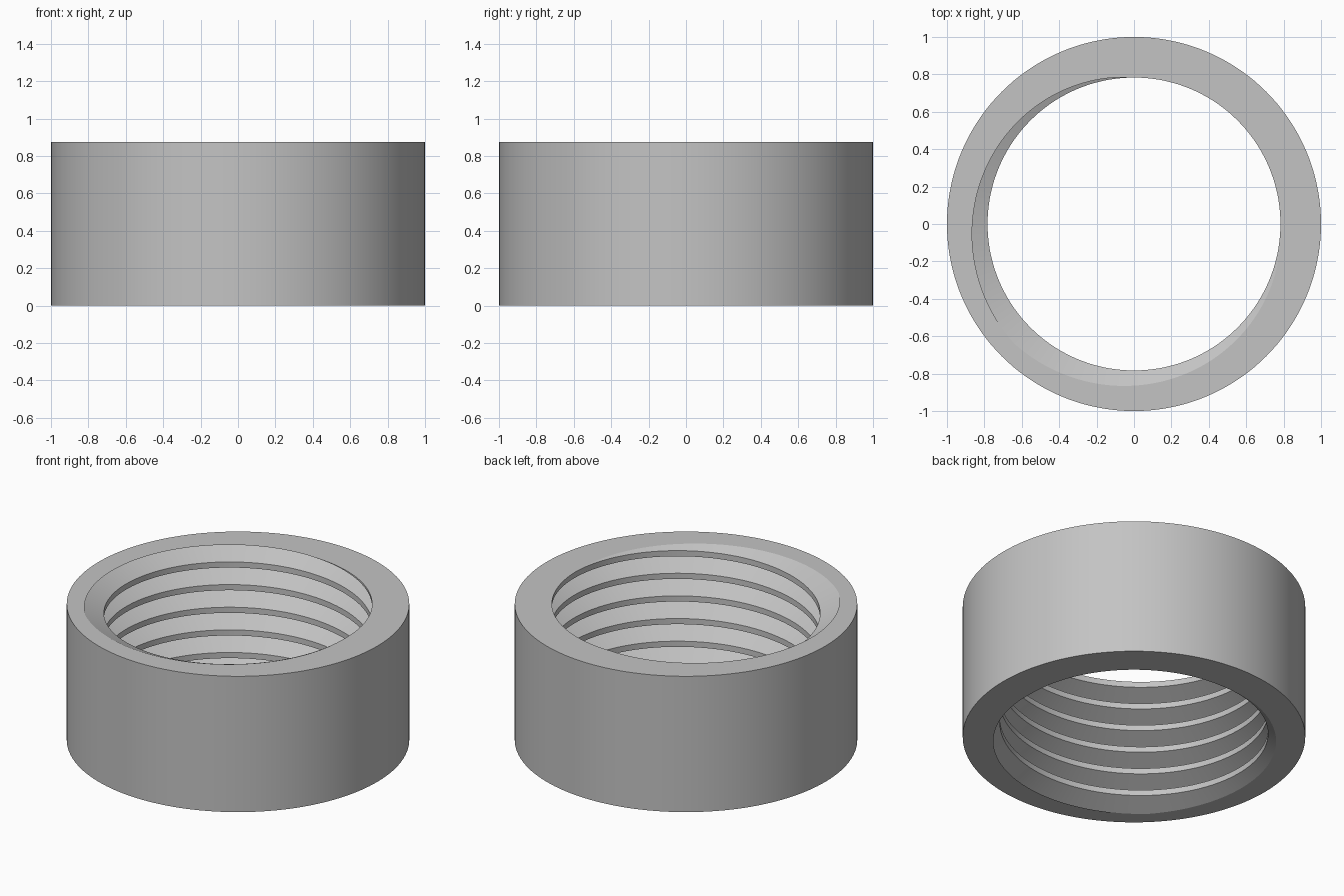
import bpy
import bmesh
from math import cos, sin, pi, radians

cube = bpy.data.objects.get("Cube")
if cube:
    bpy.data.objects.remove(cube, do_unlink=True)

HEIGHT = 0.875
TURNS = 6
PITCH = HEIGHT / TURNS
R_OUT, R_CREST, R_ROOT = 1.0, 0.783, 0.905
CREST = PITCH / 4               # flat width of the thread crest
FLANK = (PITCH - CREST) / 2     # height of each sloping flank
STEPS = 144


def root_height(angle):
    """Height of one groove bottom of the right-handed thread."""
    return HEIGHT + PITCH * (angle / (2 * pi) - 0.625)


def bore_radius(angle, z):
    """Radius of the threaded bore at an angle and height."""
    d = (z - root_height(angle)) % PITCH
    d = min(d, PITCH - d)
    return R_CREST + (R_ROOT - R_CREST) * max(0.0, 1 - d / FLANK)


def section(angle):
    """Closed wall section: thread corners from bottom to top, then the outside."""
    points = []
    for turn in range(-TURNS - 2, 3):
        for offset in (-FLANK, 0, FLANK):
            z = root_height(angle) + turn * PITCH + offset
            z = min(max(z, 0.0), HEIGHT)
            points.append((bore_radius(angle, z), z))
    return points + [(R_OUT, HEIGHT), (R_OUT, 0.0)]


# Threaded ring: the section swept around, with the thread cut flat at both ends
bm = bmesh.new()
columns = []
for i in range(STEPS + 1):
    a = 2 * pi * i / STEPS
    columns.append([bm.verts.new((r * cos(a), r * sin(a), z)) for r, z in section(a)])
for left, right in zip(columns, columns[1:]):
    for k in range(len(left)):
        n = (k + 1) % len(left)
        bm.faces.new((left[k], left[n], right[n], right[k]))
bmesh.ops.remove_doubles(bm, verts=bm.verts, dist=0.00005)
bmesh.ops.recalc_face_normals(bm, faces=bm.faces)

mesh = bpy.data.meshes.new("threaded_ring")
bm.to_mesh(mesh)
bm.free()
ring = bpy.data.objects.new("threaded_ring", mesh)
bpy.context.collection.objects.link(ring)

# Plain grey material
grey = bpy.data.materials.new("light grey")
grey.use_nodes = True
colour = (0.55, 0.55, 0.55, 1)
grey.diffuse_color = colour
grey.node_tree.nodes["Principled BSDF"].inputs["Base Color"].default_value = colour
mesh.materials.append(grey)

# Smooth walls with sharp thread edges
bpy.ops.object.select_all(action='DESELECT')
ring.select_set(True)
bpy.context.view_layer.objects.active = ring
bpy.ops.object.shade_smooth_by_angle(angle=radians(18))
